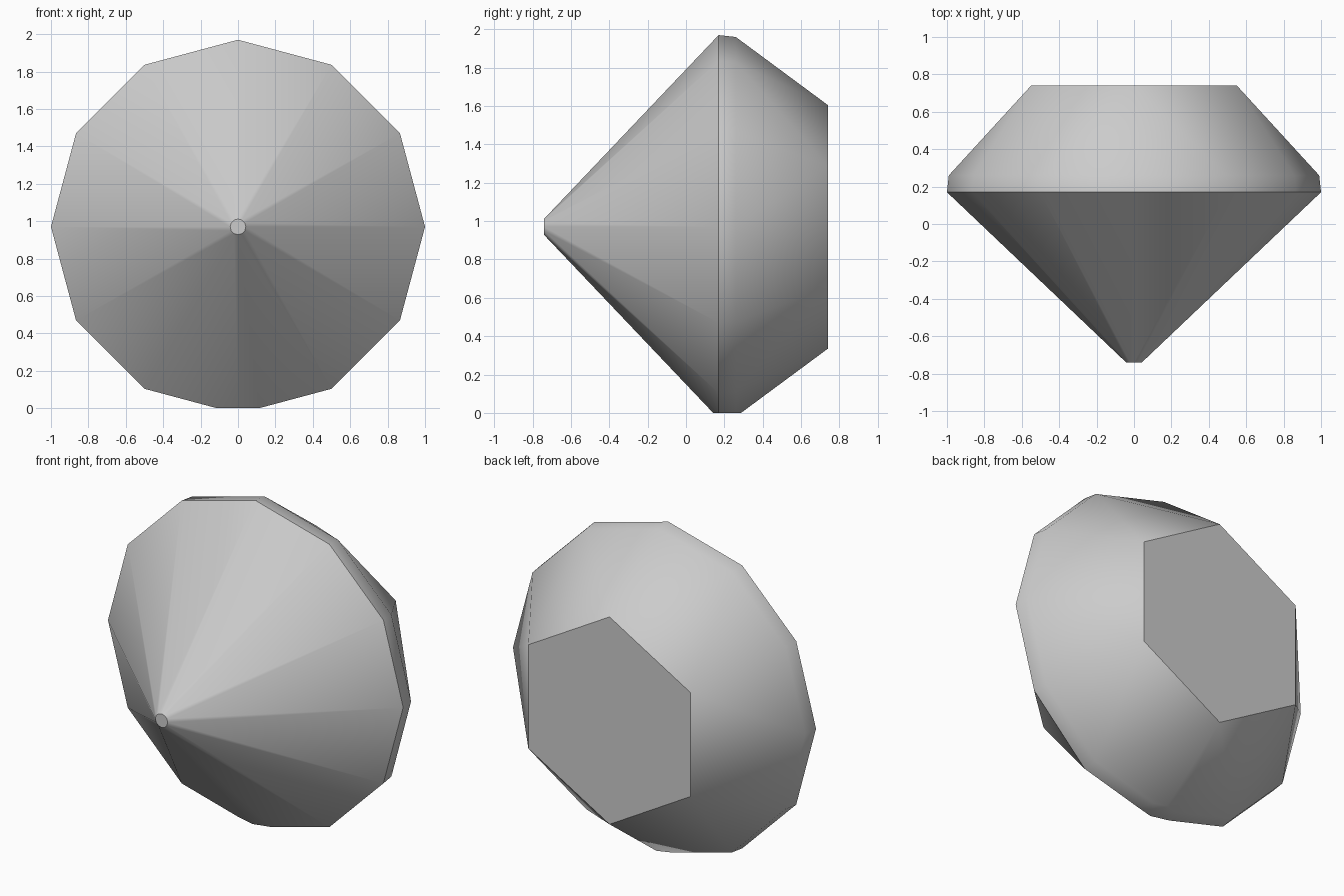
import bpy, bmesh, math
from mathutils import Vector

cube = bpy.data.objects.get("Cube")
if cube:
    bpy.data.objects.remove(cube, do_unlink=True)

SIDES = 12
CENTRE_Z = 0.97

# Stone colour
grey = bpy.data.materials.new("stone_grey")
grey.use_nodes = True
grey.diffuse_color = (0.6, 0.6, 0.6, 1)
grey.node_tree.nodes["Principled BSDF"].inputs["Base Color"].default_value = (0.6, 0.6, 0.6, 1)

bm = bmesh.new()


def ring(count, radius, y):
    """Ring of points around the y axis, starting at the top."""
    points = []
    for i in range(count):
        a = math.tau * i / count
        points.append(bm.verts.new((radius * math.sin(a), y, CENTRE_Z + radius * math.cos(a))))
    return points


culet = ring(SIDES, 0.042, -0.74)
girdle_front = ring(SIDES, 1.0, 0.17)
girdle_back = ring(SIDES, 0.99, 0.26)
table = ring(SIDES // 2, 0.635, 0.74)

# Pavilion cone and girdle band
for a, b in ((culet, girdle_front), (girdle_front, girdle_back)):
    for i in range(SIDES):
        j = (i + 1) % SIDES
        bm.faces.new((a[i], a[j], b[j], b[i]))

# Crown facets: two slim triangles per table corner, one wide per table edge
for k, corner in enumerate(table):
    i = 2 * k
    following = table[(k + 1) % len(table)]
    bm.faces.new((girdle_back[i - 1], girdle_back[i], corner))
    bm.faces.new((girdle_back[i], girdle_back[i + 1], corner))
    bm.faces.new((girdle_back[i + 1], following, corner))

# Culet and table caps
bm.faces.new(culet)
bm.faces.new(table)

# Flat resting spot ground off at the bottom
cut = bmesh.ops.bisect_plane(
    bm, geom=bm.verts[:] + bm.edges[:] + bm.faces[:],
    plane_co=Vector((0, 0, 0)), plane_no=Vector((0, 0, 1)), clear_inner=True)
rim = [e for e in cut["geom_cut"] if isinstance(e, bmesh.types.BMEdge)]
bmesh.ops.contextual_create(bm, geom=rim)
bmesh.ops.recalc_face_normals(bm, faces=bm.faces[:])

mesh = bpy.data.meshes.new("cut_gem")
bm.to_mesh(mesh)
bm.free()
mesh.materials.append(grey)
gem = bpy.data.objects.new("cut_gem", mesh)
bpy.context.collection.objects.link(gem)

# Soft facets with crisp girdle, culet and table edges
bpy.ops.object.select_all(action="DESELECT")
gem.select_set(True)
bpy.context.view_layer.objects.active = gem
bpy.ops.object.shade_smooth_by_angle(angle=math.radians(40))
